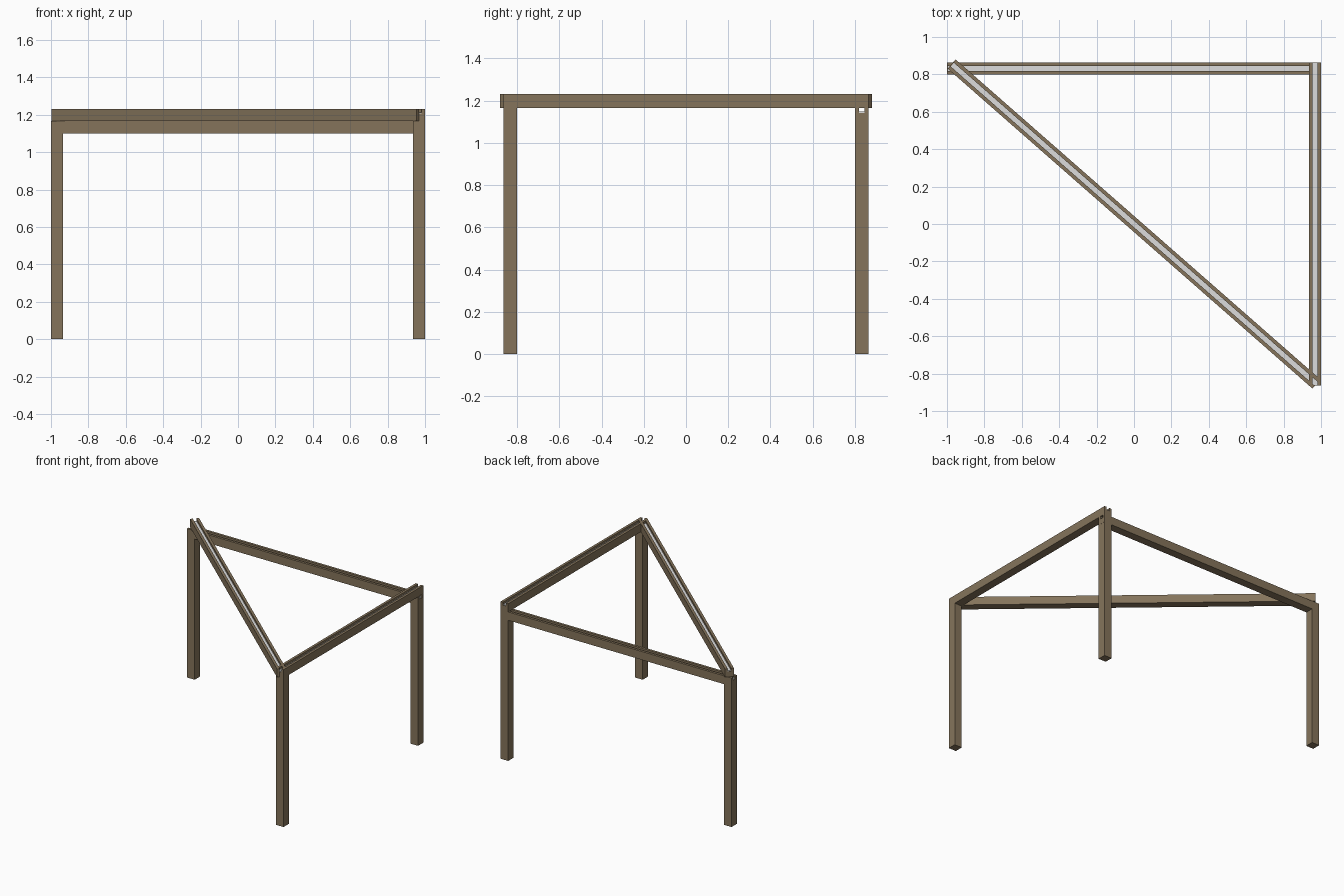
import bpy, bmesh, math
from mathutils import Matrix

if "Cube" in bpy.data.objects:
    bpy.data.objects.remove(bpy.data.objects["Cube"])

W = 0.065            # timber width
X, Y = 0.967, 0.832  # post centres
GROOVE, DEPTH, STRIP = 0.026, 0.024, 0.006


def material(name, rgb):
    m = bpy.data.materials.new(name)
    m.diffuse_color = (*rgb, 1)
    m.use_nodes = True
    m.node_tree.nodes["Principled BSDF"].inputs["Base Color"].default_value = m.diffuse_color
    return m


wood = material("brown wood", (0.235, 0.175, 0.105))
light = material("light strip", (0.72, 0.72, 0.72))


def prism(name, profile, length, mat, matrix):
    """Extrude a YZ profile along local X, centred on the origin."""
    bm = bmesh.new()
    face = bm.faces.new([bm.verts.new((-length / 2, y, z)) for y, z in profile])
    ext = bmesh.ops.extrude_face_region(bm, geom=[face])
    moved = [v for v in ext["geom"] if isinstance(v, bmesh.types.BMVert)]
    bmesh.ops.translate(bm, verts=moved, vec=(length, 0, 0))
    bmesh.ops.recalc_face_normals(bm, faces=bm.faces)
    mesh = bpy.data.meshes.new(name)
    bm.to_mesh(mesh)
    bm.free()
    mesh.materials.append(mat)
    obj = bpy.data.objects.new(name, mesh)
    obj.matrix_world = matrix
    bpy.context.collection.objects.link(obj)


def rect(width, z0, z1):
    h = width / 2
    return [(-h, z0), (h, z0), (h, z1), (-h, z1)]


# Grooved beam with a recessed pale strip
def beam(name, x, y, z, length, angle):
    m = Matrix.Translation((x, y, z)) @ Matrix.Rotation(angle, 4, 'Z')
    h, g, floor = W / 2, GROOVE / 2, W - DEPTH
    channel = [(-h, 0), (h, 0), (h, W), (g, W), (g, floor),
               (-g, floor), (-g, W), (-h, W)]
    prism(name + "_beam", channel, length, wood, m)
    prism(name + "_strip", rect(GROOVE, floor, floor + STRIP), length - 0.01, light, m)


# Posts: the two back ones carry the lower back beam
def post(name, x, y, height):
    m = Matrix.Translation((x, y, height / 2)) @ Matrix.Rotation(-math.pi / 2, 4, 'Y')
    prism(name, rect(W, -W / 2, W / 2), height, wood, m)


LOW, HIGH = 1.101, 1.166
post("back_left_post", -X, Y, LOW)
post("back_right_post", X, Y, LOW)
post("front_right_post", X, -Y, HIGH)

# Beams
beam("back", 0, Y, LOW, 2.0, 0)
beam("right", X, 0, HIGH, 2 * Y + W, math.pi / 2)
beam("diagonal", 0, 0, HIGH, 2 * math.hypot(0.975, 0.855), -math.atan2(0.855, 0.975))
